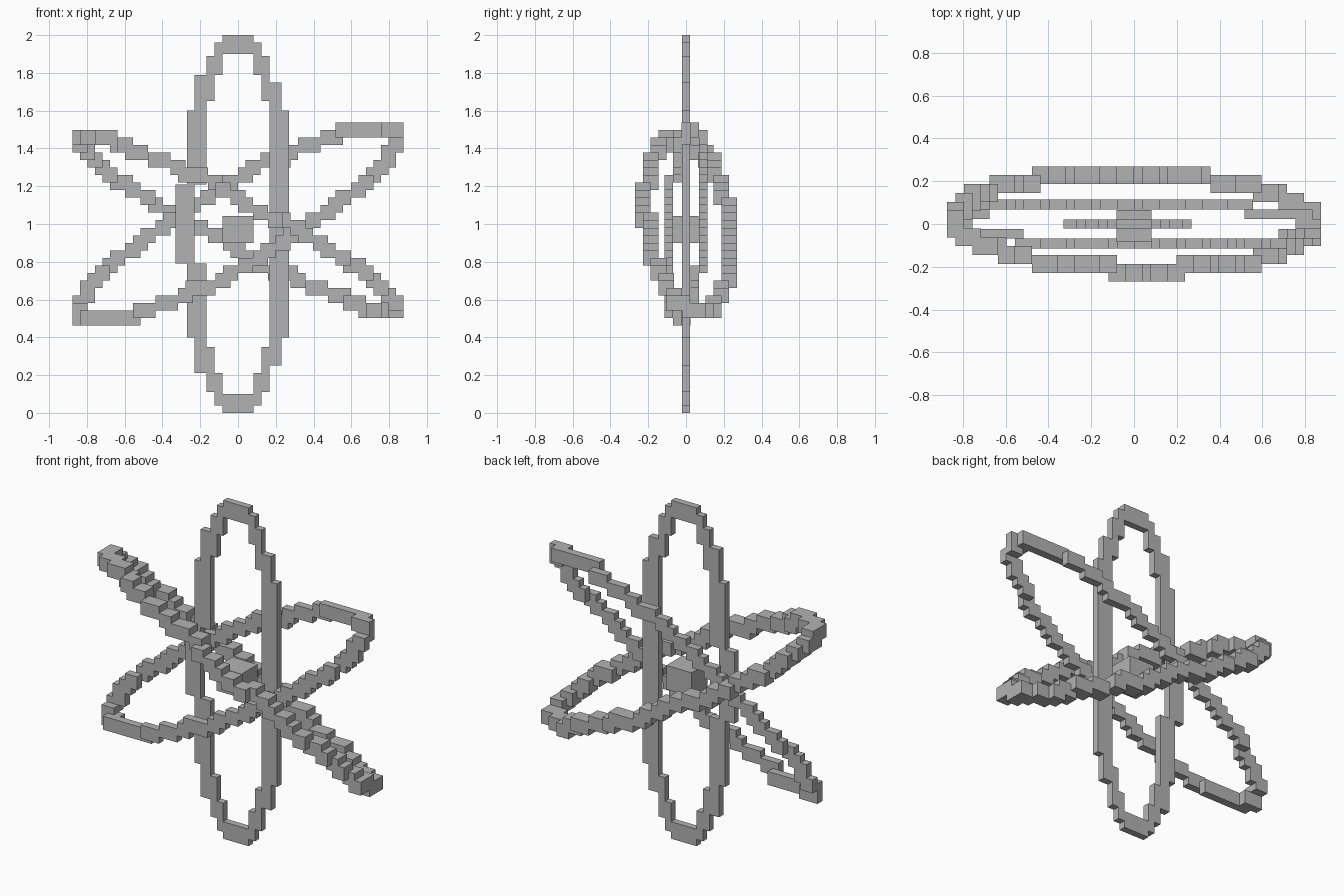
import bpy
import bmesh
import math
from mathutils import Vector

cube = bpy.data.objects.get("Cube")
if cube:
    bpy.data.objects.remove(cube, do_unlink=True)

CELL = 0.0398
CENTRE = Vector((0, 0, 1))

grey = bpy.data.materials.new("plain grey")
grey.use_nodes = True
colour = (0.45, 0.45, 0.45, 1)
grey.diffuse_color = colour
grey.node_tree.nodes["Principled BSDF"].inputs["Base Color"].default_value = colour


def finish(name, bm):
    """Weld the part and place it around the shared centre."""
    bmesh.ops.remove_doubles(bm, verts=bm.verts, dist=1e-5)
    mesh = bpy.data.meshes.new(name)
    bm.to_mesh(mesh)
    bm.free()
    mesh.materials.append(grey)
    obj = bpy.data.objects.new(name, mesh)
    obj.location = CENTRE
    bpy.context.collection.objects.link(obj)


def add_box(bm, low, high):
    verts = bmesh.ops.create_cube(bm, size=1)["verts"]
    low, high = Vector(low), Vector(high)
    for v in verts:
        v.co = (low + high) / 2 + v.co * (high - low)


def skin_cells(bm, cells, offset, size):
    """Build only the outside faces of a set of grid cells."""
    for cell in cells:
        for axis in range(3):
            for side in (0, 1):
                near = list(cell)
                near[axis] += 2 * side - 1
                if tuple(near) in cells:
                    continue
                corners = []
                for u, w in ((0, 0), (1, 0), (1, 1), (0, 1)):
                    p = Vector(cell) + offset
                    p[axis] += side
                    p[(axis + 1) % 3] += u
                    p[(axis + 2) % 3] += w
                    corners.append(bm.verts.new(p * size))
                if not side:
                    corners.reverse()
                bm.faces.new(corners)


def tilted_ring(name, angle, length, rise, depth, shift, cell_y, layers, samples=80):
    """Blocky ellipse: small blocks stepped along a tilted orbit."""
    major = Vector((math.cos(angle), 0, math.sin(angle))) * length
    minor = Vector((-math.sin(angle) * rise, depth, math.cos(angle) * rise))
    offset = Vector((0, 0.5, 0.5))
    size = Vector((CELL, cell_y, CELL))
    block = (2, layers, 2)
    cells = set()
    for i in range(samples):
        t = math.tau * i / samples
        p = major * math.cos(t) + minor * math.sin(t) + Vector((0, shift, 0))
        start = [round(p[k] / size[k] - block[k] / 2 - offset[k]) for k in range(3)]
        for dx in range(2):
            for dy in range(layers):
                for dz in range(2):
                    cells.add((start[0] + dx, start[1] + dy, start[2] + dz))
    bm = bmesh.new()
    skin_cells(bm, cells, offset, size)
    finish(name, bm)


tilted_ring("falling_orbit", math.radians(-28), 0.95, 0.125, -0.222, 0.01, 0.0415, 2)
tilted_ring("rising_orbit", math.radians(30), 0.965, 0.208, 0.1, 0, 0.046, 1)

# Upright orbit: stepped columns, mirrored in x and z
bm = bmesh.new()
half = CELL / 2


def plate(x0, x1, z0, z1):
    add_box(bm, (min(x0, x1), -half, min(z0, z1)), (max(x0, x1), half, max(z0, z1)))


for up in (-1, 1):
    plate(-0.083, 0.083, up * 0.9, up)
    for side in (-1, 1):
        plate(side * 0.083, side * 0.125, up * 0.79, up * 0.96)
        plate(side * 0.125, side * 0.167, up * 0.65, up * 0.89)
        inner, outer = (0, 0.75) if side > 0 else (0.21, 0.79)
        plate(side * 0.167, side * 0.23, up * inner, up * outer)
        plate(side * 0.23, side * 0.27, up * inner, up * 0.6)
# Bulge on one flank
plate(-0.33, -0.23, -0.21, 0.21)
finish("upright_orbit", bm)

# Core block
bm = bmesh.new()
add_box(bm, (-0.083, -0.084, -0.1), (0.083, 0.065, 0.042))
finish("core", bm)
